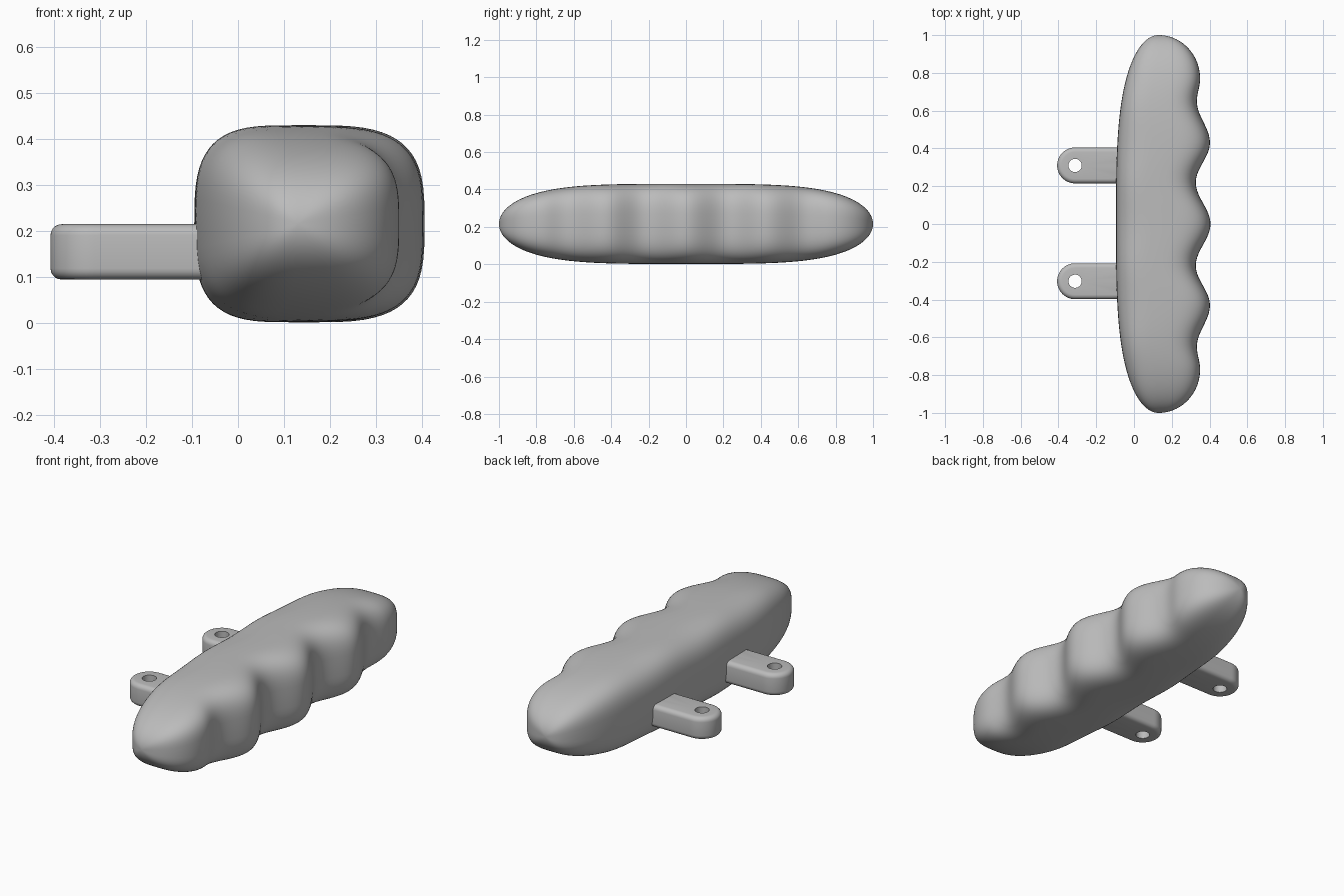
import bpy, bmesh, math

if "Cube" in bpy.data.objects:
    bpy.data.objects.remove(bpy.data.objects["Cube"])

grey = bpy.data.materials.new("plain grey")
grey.use_nodes = True
grey.diffuse_color = (0.5, 0.5, 0.5, 1)
grey.node_tree.nodes["Principled BSDF"].inputs["Base Color"].default_value = (0.5, 0.5, 0.5, 1)


def loft(name, rings, closed, angle):
    """Skin equal-length rings with quads; cap the ends unless closed."""
    bm = bmesh.new()
    loops = [[bm.verts.new(p) for p in ring] for ring in rings]
    pairs = list(zip(loops, loops[1:]))
    if closed:
        pairs.append((loops[-1], loops[0]))
    else:
        bm.faces.new(loops[0])
        bm.faces.new(loops[-1])
    for a, b in pairs:
        for i in range(len(a)):
            j = (i + 1) % len(a)
            bm.faces.new((a[i], a[j], b[j], b[i]))
    bmesh.ops.recalc_face_normals(bm, faces=bm.faces)
    mesh = bpy.data.meshes.new(name)
    bm.to_mesh(mesh)
    bm.free()
    mesh.materials.append(grey)
    obj = bpy.data.objects.new(name, mesh)
    bpy.context.collection.objects.link(obj)
    bpy.ops.object.select_all(action="DESELECT")
    obj.select_set(True)
    bpy.context.view_layer.objects.active = obj
    bpy.ops.object.shade_smooth_by_angle(angle=math.radians(angle))


# Grip: rounded-square sections with finger grooves on the +x side
MID_X, MID_Z = 0.13, 0.216
WAVES = [(0, 0.405), (0.22, 0.327), (0.43, 0.402), (0.65, 0.333), (0.77, 0.35)]


def finger_side(y):
    y = abs(y)
    for (y0, x0), (y1, x1) in zip(WAVES, WAVES[1:]):
        if y <= y1:
            f = (1 - math.cos(math.pi * (y - y0) / (y1 - y0))) / 2
            return x0 + (x1 - x0) * f
    y0, x0 = WAVES[-1]
    return MID_X + (x0 - MID_X) * math.sqrt(max(0, 1 - ((y - y0) / (1 - y0)) ** 2))


def taper(y, power):
    return math.sqrt(1 - abs(y) ** power)


def rounded(v, n=3.3):
    return math.copysign(abs(v) ** (2 / n), v)


def grip_ring(y, sides=64):
    left = MID_X - 0.225 * taper(y, 3.3)
    right = finger_side(y)
    cx, half_w, half_h = (left + right) / 2, (right - left) / 2, 0.214 * taper(y, 4)
    angles = [2 * math.pi * i / sides for i in range(sides)]
    return [(cx + half_w * rounded(math.cos(a)), y, MID_Z + half_h * rounded(math.sin(a)))
            for a in angles]


STEPS = 140
loft("grip", [grip_ring(math.sin(math.pi * (k / STEPS - 0.5) * 0.995))
              for k in range(STEPS + 1)], False, 60)

# Mounting lugs: round-ended tabs with softened rims and a drilled hole
LUG_X, RADIUS, HOLE, LENGTH, SOFT = -0.312, 0.095, 0.035, 0.36, 0.024
LOW, HIGH = 0.095, 0.215


def lug_ring(cy, r, z, hole=False, sides=64):
    pts = []
    for i in range(sides):
        a = 2 * math.pi * i / sides
        c, s = math.cos(a), math.sin(a)
        k = r
        if not hole and c > 0:
            k = 1 / max(c / LENGTH, abs(s) / r)
        pts.append((LUG_X + k * c, cy + k * s, z))
    return pts


for name, cy in (("front_lug", -0.303), ("back_lug", 0.31)):
    arc = [math.pi / 2 * k / 5 for k in range(6)]
    rim = [(RADIUS - SOFT * (1 - math.sin(a)), SOFT * (1 - math.cos(a))) for a in arc]
    rings = [lug_ring(cy, HOLE, LOW, True)]
    rings += [lug_ring(cy, r, LOW + d) for r, d in rim]
    rings += [lug_ring(cy, r, HIGH - d) for r, d in reversed(rim)]
    rings += [lug_ring(cy, HOLE, HIGH, True)]
    loft(name, rings, True, 40)
